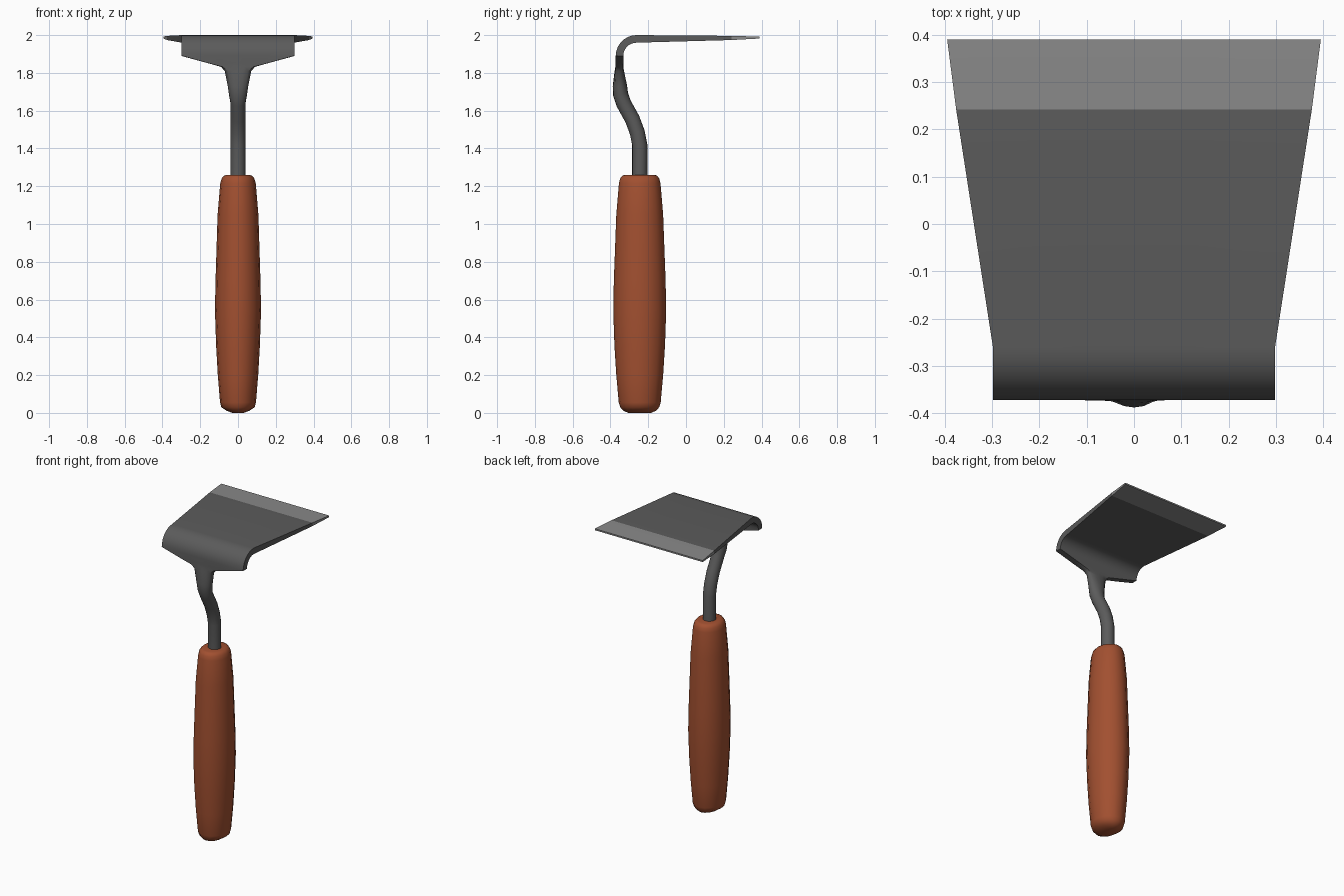
import bpy, bmesh, math
from mathutils import Vector

if "Cube" in bpy.data.objects:
    bpy.data.objects.remove(bpy.data.objects["Cube"])

N = 16


def material(name, rgb):
    m = bpy.data.materials.new(name)
    m.diffuse_color = (*rgb, 1)
    m.use_nodes = True
    m.node_tree.nodes["Principled BSDF"].inputs["Base Color"].default_value = m.diffuse_color
    return m


STEEL = material("dark steel", (0.105, 0.105, 0.105))
EDGE = material("ground steel", (0.25, 0.25, 0.25))
WOOD = material("red brown wood", (0.36, 0.08, 0.03))


def loft(name, sections, mats, angle, second_from=None):
    """Sections along a path in the yz plane: (y, z, half width, half thickness, squareness)."""
    bm = bmesh.new()
    rings = []
    for i, (y, z, hw, ht, k) in enumerate(sections):
        a = sections[max(i - 1, 0)]
        b = sections[min(i + 1, len(sections) - 1)]
        t = Vector((0, b[0] - a[0], b[1] - a[1])).normalized()
        n = Vector((0, -t.z, t.y))
        ring = []
        for j in range(N):
            c, s = math.cos(math.tau * j / N), math.sin(math.tau * j / N)
            f = 1 - k + k / max(abs(c), abs(s))
            ring.append(bm.verts.new(Vector((c * f * hw, y, z)) + n * s * f * ht))
        rings.append(ring)
    for i in range(len(rings) - 1):
        for j in range(N):
            q = (j + 1) % N
            face = bm.faces.new((rings[i][j], rings[i][q], rings[i + 1][q], rings[i + 1][j]))
            if second_from is not None and i >= second_from:
                face.material_index = 1
    bm.faces.new(rings[0])
    cap = bm.faces.new(rings[-1])
    if second_from is not None:
        cap.material_index = 1
    bmesh.ops.recalc_face_normals(bm, faces=bm.faces)
    me = bpy.data.meshes.new(name)
    bm.to_mesh(me)
    bm.free()
    ob = bpy.data.objects.new(name, me)
    bpy.context.collection.objects.link(ob)
    for m in mats:
        me.materials.append(m)
    bpy.ops.object.select_all(action='DESELECT')
    ob.select_set(True)
    bpy.context.view_layer.objects.active = ob
    bpy.ops.object.shade_smooth_by_angle(angle=math.radians(angle))
    return ob


# Oval wooden handle: (z, half width x, half depth y)
HANDLE = [(0, .03, .06), (.012, .062, .088), (.03, .088, .103), (.055, .095, .111),
          (.2, .107, .124), (.36, .116, .134), (.54, .122, .14), (.7, .119, .137),
          (1.05, .108, .124), (1.215, .094, .11), (1.24, .087, .104),
          (1.255, .076, .093), (1.26, .06, .08)]
loft("handle", [(-.245, z, x, y, 0) for z, x, y in HANDLE], [WOOD], 50)

# Bent round neck flaring into the folded blade
steel = [(-.245, 1.2, .04, .04, 0), (-.245, 1.42, .04, .04, 0),
         (-.258, 1.485, .04, .04, 0), (-.284, 1.555, .04, .04, 0),
         (-.331, 1.64, .04, .04, 0), (-.346, 1.685, .048, .04, 0),
         (-.35, 1.73, .054, .038, 0), (-.353, 1.81, .07, .025, .2),
         (-.353, 1.832, .09, .021, .7), (-.352, 1.852, .16, .02, 1)]
for i in range(8):
    a = math.radians(90 * i / 7)
    steel.append((-.262 - .09 * math.cos(a), 1.89 + .09 * math.sin(a), .298, .02, 1))
# Flat tapering blade with a lighter ground strip at the tip
ground_start = len(steel)
steel += [(.242, 1.985, .376, .011, 1), (.39, 1.987, .395, .005, 1)]
loft("neck_and_blade", steel, [STEEL, EDGE], 40, ground_start)
